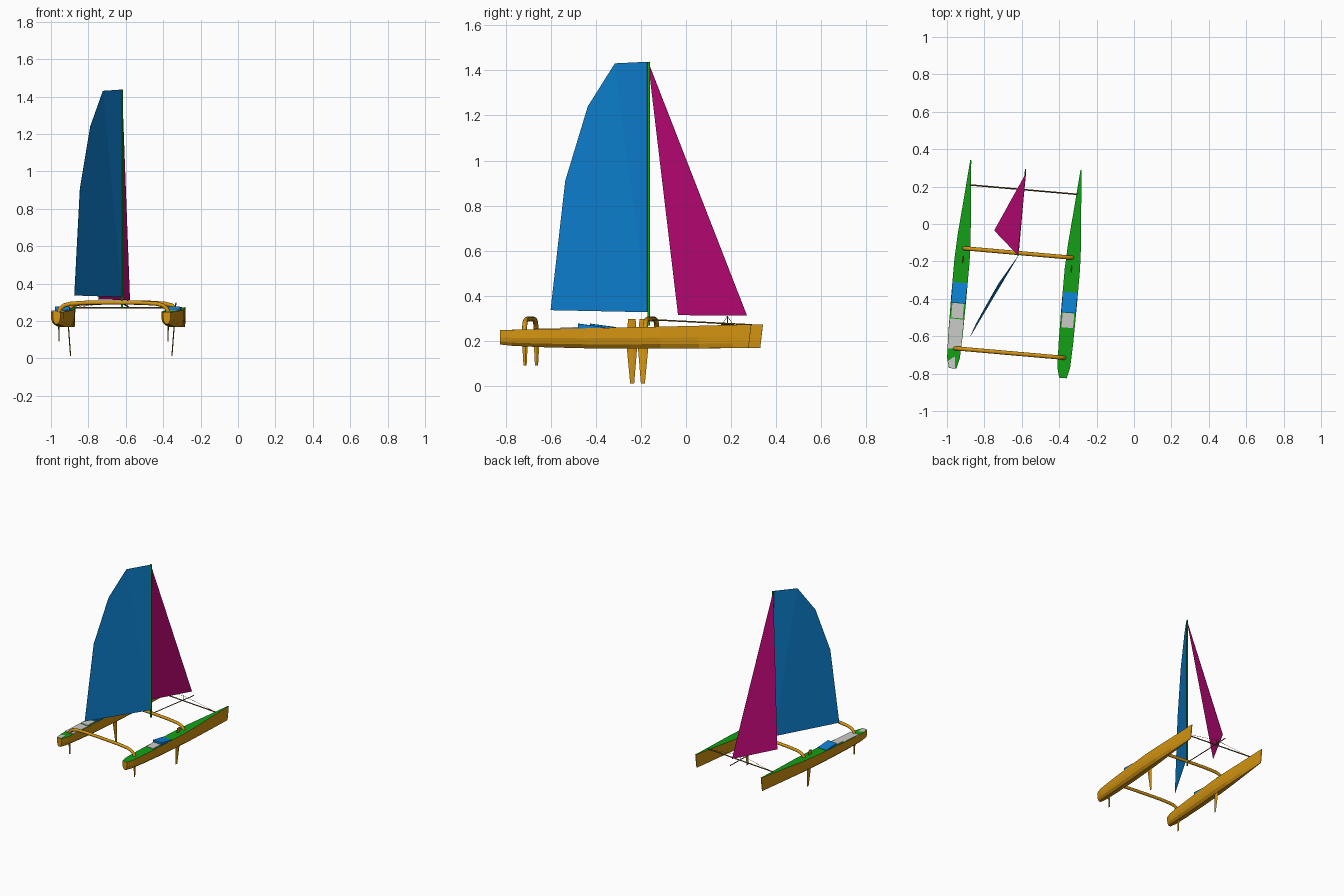
import bpy, bmesh, math
from mathutils import Vector, Matrix

if "Cube" in bpy.data.objects:
    bpy.data.objects.remove(bpy.data.objects["Cube"])

# Boat frame: u = starboard, v = forward, origin at the mast, yawed 5 degrees
BOAT = Matrix.Translation((-0.62, -0.165, 0)) @ Matrix.Rotation(math.radians(-5), 4, 'Z')


def material(name, rgb):
    m = bpy.data.materials.new(name)
    m.diffuse_color = (*rgb, 1)
    m.use_nodes = True
    m.node_tree.nodes["Principled BSDF"].inputs["Base Color"].default_value = m.diffuse_color
    return m


ORANGE = material("hull_orange", (0.66, 0.30, 0.006))
GREEN = material("deck_green", (0.006, 0.36, 0.008))
BLUE = material("sail_blue", (0.004, 0.22, 0.64))
MAGENTA = material("jib_magenta", (0.55, 0.003, 0.20))
GREY = material("pale_grey", (0.60, 0.60, 0.58))
BROWN = material("rod_brown", (0.20, 0.11, 0.02))


def finish(name, bm, mats, smooth=False, world=False):
    if not world:
        bm.transform(BOAT)
    me = bpy.data.meshes.new(name)
    bm.to_mesh(me)
    bm.free()
    for m in mats:
        me.materials.append(m)
    ob = bpy.data.objects.new(name, me)
    bpy.context.collection.objects.link(ob)
    for p in me.polygons:
        p.use_smooth = smooth and len(p.vertices) == 4
    return ob


def loft(bm, rings):
    """Skin closed rings of equal size and cap both ends."""
    vs = [[bm.verts.new(p) for p in r] for r in rings]
    n = len(vs[0])
    for a, b in zip(vs, vs[1:]):
        for i in range(n):
            bm.faces.new((a[i], a[(i + 1) % n], b[(i + 1) % n], b[i]))
    caps = [bm.faces.new(vs[0]), bm.faces.new(vs[-1])]
    bmesh.ops.recalc_face_normals(bm, faces=bm.faces[:])
    return caps


def tube(name, path, r, mat, sides=10):
    pts = [Vector(p) for p in path]
    rings = []
    for i, p in enumerate(pts):
        d = (pts[min(i + 1, len(pts) - 1)] - pts[max(i - 1, 0)]).normalized()
        side = d.cross(Vector((0, 1, 0)) if abs(d.y) < 0.7 else Vector((0, 0, 1))).normalized()
        up = side.cross(d)
        rings.append([p + r * (math.cos(a) * side + math.sin(a) * up)
                      for a in (2 * math.pi * k / sides for k in range(sides))])
    bm = bmesh.new()
    loft(bm, rings)
    return finish(name, bm, [mat], smooth=True)


def prism(name, outline, axis, lo, hi, mat):
    """Extrude a (v, z) outline along u, or a (u, v) outline along z."""
    def pt(a, b, t):
        return (t, a, b) if axis == 'u' else (a, b, t)
    bm = bmesh.new()
    loft(bm, [[pt(a, b, t) for a, b in outline] for t in (lo, hi)])
    return finish(name, bm, [mat])


# Hull stations: v, half width, deck height, keel height
STATIONS = [(-0.635, 0.020, 0.249, 0.185), (-0.58, 0.034, 0.250, 0.179),
            (-0.45, 0.039, 0.253, 0.173), (-0.25, 0.041, 0.257, 0.168),
            (-0.05, 0.041, 0.261, 0.167), (0.08, 0.035, 0.264, 0.167),
            (0.25, 0.021, 0.268, 0.168), (0.40, 0.009, 0.272, 0.169),
            (0.482, 0.003, 0.274, 0.170)]


def hull(name, u):
    rings = []
    for v, w, t, k in STATIONS:
        back = 0.012 if v > 0.45 else 0
        h = t - k
        half = [(w, t, 0), (w, k + 0.5 * h, 0.5), (0.82 * w, k + 0.2 * h, 0.8), (0.4 * w, k, 1)]
        ring = half + [(-a, b, c) for a, b, c in reversed(half)]
        rings.append([(u + a, v - back * c, b) for a, b, c in ring])
    bm = bmesh.new()
    caps = loft(bm, rings)
    caps[1].material_index = 2
    for f in bm.faces:
        f.normal_update()
        if f.normal.z > 0.9:
            f.material_index = 1
    return finish(name, bm, [ORANGE, GREEN, GREY])


def board(name, u_top, u_bot, v, top, keel, bot, wide, narrow):
    """Thin tapered foil with a diamond section."""
    rings = []
    for z, w in ((top, 0.75 * wide), (keel, wide), (bot, narrow)):
        u = u_top + (u_bot - u_top) * (top - z) / (top - bot)
        rings.append([(u, v - w / 2, z), (u + 0.003, v + w * 0.1, z),
                      (u, v + w / 2, z), (u - 0.003, v + w * 0.1, z)])
    bm = bmesh.new()
    loft(bm, rings)
    return finish(name, bm, [ORANGE])


for side, s in (("left", -1), ("right", 1)):
    u = 0.296 * s
    hull(side + "_hull", u)
    # Cabin roof and cockpit behind it
    prism(side + "_cabin_roof",
          [(-0.175, 0.256), (-0.175, 0.262), (-0.285, 0.277), (-0.285, 0.254)],
          'u', u - 0.039, u + 0.039, BLUE)
    prism(side + "_cockpit",
          [(-0.286, 0.254), (-0.286, 0.262), (-0.365, 0.260), (-0.365, 0.252)],
          'u', u - 0.031, u + 0.031, GREY)
    # Foils lean inward at the bottom
    board(side + "_daggerboard", u - 0.003 * s, u - 0.024 * s, -0.05, 0.298, 0.17, 0.013, 0.046, 0.018)
    board(side + "_rudder", u, u - 0.004 * s, -0.525, 0.25, 0.18, 0.092, 0.024, 0.014)

# Pale deck panels on the left stern
prism("left_stern_deck", [(-0.332, -0.37), (-0.260, -0.37), (-0.260, -0.53), (-0.332, -0.53)],
      'z', 0.250, 0.256, GREY)
prism("left_stern_patch", [(-0.326, -0.60), (-0.290, -0.57), (-0.282, -0.633), (-0.312, -0.633)],
      'z', 0.247, 0.2515, GREY)

# Arched crossbeams
ARCH = [(0.298, 0.24), (0.285, 0.268), (0.265, 0.284), (0.23, 0.293), (0.15, 0.298), (0, 0.299)]
for name, v in (("main_beam", 0.01), ("rear_beam", -0.527)):
    path = [(-a, v, z) for a, z in ARCH] + [(a, v, z) for a, z in reversed(ARCH[:-1])]
    tube(name, path, 0.011, ORANGE, 12)

# Bow bar, bowsprit and stays
tube("bow_bar", [(-0.29, 0.35, 0.272), (0.29, 0.35, 0.272)], 0.004, BROWN, 8)
tube("bowsprit", [(0, 0.01, 0.295), (0, 0.46, 0.272)], 0.0032, BROWN, 8)
tube("bow_post", [(0, 0.35, 0.27), (0, 0.35, 0.312)], 0.002, BROWN, 6)
for side, s in (("left", -1), ("right", 1)):
    tube(side + "_bow_stay", [(0.28 * s, 0.35, 0.273), (0, 0.35, 0.311)], 0.001, BROWN, 5)

# Mast
tube("mast", [(0, 0, 0.27), (0, 0, 1.438)], 0.006, GREEN, 10)


def sail(name, points, faces, mat):
    bm = bmesh.new()
    vs = [bm.verts.new(p) for p in points]
    for f in faces:
        bm.faces.new([vs[i] for i in f])
    ob = finish(name, bm, [mat], world=True)
    sol = ob.modifiers.new("thickness", 'SOLIDIFY')
    sol.thickness = 0.0015
    sol.offset = 0
    return ob


# Sails
sail("mainsail",
     [(-0.62, -0.172, 1.438), (-0.62, -0.172, 0.328), (-0.875, -0.60, 0.337),
      (-0.845, -0.535, 0.91), (-0.79, -0.435, 1.24), (-0.722, -0.315, 1.431)],
     [(0, 1, 5), (5, 1, 4), (4, 1, 3), (3, 1, 2)], BLUE)
sail("jib", [(-0.62, -0.168, 1.438), (-0.578, 0.27, 0.313), (-0.747, -0.035, 0.315)],
     [(0, 1, 2)], MAGENTA)
